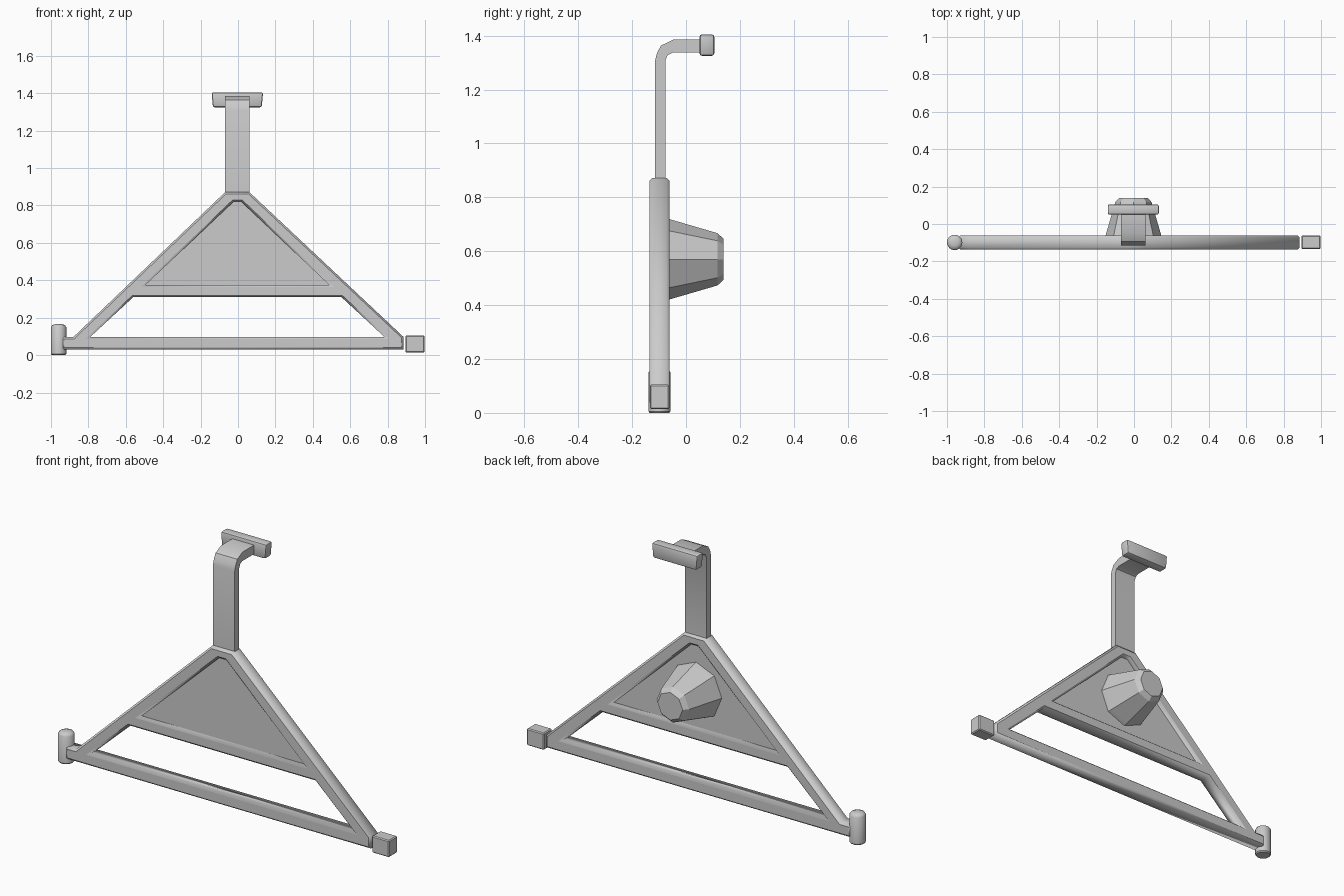
import bpy, bmesh, math

if "Cube" in bpy.data.objects:
    bpy.data.objects.remove(bpy.data.objects["Cube"])

Y = -0.0985  # mid-plane of the frame


def finish(ob, bevel=0, segments=1, smooth=False):
    bpy.ops.object.select_all(action='DESELECT')
    ob.select_set(True)
    bpy.context.view_layer.objects.active = ob
    if bevel:
        m = ob.modifiers.new("bevel", 'BEVEL')
        m.width, m.segments = bevel, segments
        m.limit_method, m.angle_limit = 'ANGLE', math.radians(40)
        bpy.ops.object.modifier_apply(modifier=m.name)
    if smooth:
        bpy.ops.object.shade_smooth_by_angle(angle=math.radians(35))
    return ob


def mesh_object(name, bm):
    bmesh.ops.recalc_face_normals(bm, faces=bm.faces)
    me = bpy.data.meshes.new(name)
    bm.to_mesh(me)
    bm.free()
    ob = bpy.data.objects.new(name, me)
    bpy.context.collection.objects.link(ob)
    return ob


def prism(name, points, vec, **kw):
    """Extrude a closed 3D outline along vec."""
    bm = bmesh.new()
    f = bm.faces.new([bm.verts.new(p) for p in points])
    r = bmesh.ops.extrude_face_region(bm, geom=[f], use_keep_orig=True)
    vs = [g for g in r["geom"] if isinstance(g, bmesh.types.BMVert)]
    bmesh.ops.translate(bm, verts=vs, vec=vec)
    return finish(mesh_object(name, bm), **kw)


def lathe(name, centre, axis, rings, sides, phase=0, **kw):
    """Stack of (position, radius) rings along 'Y' or 'Z'."""
    bm = bmesh.new()
    loops = []
    for h, r in rings:
        loop = []
        for i in range(sides):
            a = 2 * math.pi * i / sides + phase
            u, v = centre[0] + r * math.cos(a), centre[1] + r * math.sin(a)
            loop.append(bm.verts.new((u, h, v) if axis == 'Y' else (u, v, h)))
        loops.append(loop)
    for a, b in zip(loops, loops[1:]):
        for i in range(sides):
            j = (i + 1) % sides
            bm.faces.new((a[i], a[j], b[j], b[i]))
    bm.faces.new(loops[0])
    bm.faces.new(loops[-1])
    return finish(mesh_object(name, bm), **kw)


def box(name, x0, x1, y0, y1, z0, z1, **kw):
    pts = [(x0, y0, z0), (x1, y0, z0), (x1, y0, z1), (x0, y0, z1)]
    return prism(name, pts, (0, y1 - y0, 0), **kw)


# triangular frame with two openings, chamfered rims
outer = [(-0.94, 0.03), (0.885, 0.03), (0.885, 0.097), (0.06, 0.872),
         (-0.068, 0.872), (-0.88, 0.097), (-0.94, 0.097)]
lower = [(-0.79, 0.097), (0.783, 0.097), (0.553, 0.31), (-0.56, 0.31)]
upper = [(-0.495, 0.375), (0.488, 0.375), (0.018, 0.82), (-0.024, 0.82)]
B = 0.01
cu = bpy.data.curves.new("frame", 'CURVE')
cu.dimensions, cu.fill_mode = '2D', 'BOTH'
cu.extrude, cu.bevel_depth, cu.bevel_resolution, cu.offset = 0.037 - B, B, 0, -B
for loop in (outer, lower, upper):
    s = cu.splines.new('POLY')
    s.points.add(len(loop) - 1)
    for p, (x, z) in zip(s.points, loop):
        p.co = (x, z, 0, 1)
    s.use_cyclic_u = True
frame = bpy.data.objects.new("frame", cu)
bpy.context.collection.objects.link(frame)
frame.location = (0, Y, 0)
frame.rotation_euler = (math.pi / 2, 0, 0)
finish(frame)
bpy.ops.object.convert(target='MESH')

# recessed panel filling the upper opening
panel = [(-0.53, 0.36), (0.523, 0.36), (0.02, 0.838), (-0.026, 0.838)]
prism("panel", [(x, -0.115, z) for x, z in panel], (0, 0.033, 0))

# faceted knob on the back
lathe("knob", (-0.003, 0.57), 'Y',
      [(-0.09, 0.156), (-0.065, 0.15), (0.117, 0.097), (0.14, 0.075)], 8)

# bent strap rising from the apex
strap = [(-0.115, 0.85), (-0.115, 1.307), (-0.108, 1.335), (-0.093, 1.363),
         (-0.048, 1.385), (0.06, 1.385), (0.06, 1.337), (-0.05, 1.337),
         (-0.068, 1.328), (-0.077, 1.307), (-0.077, 0.85)]
prism("strap", [(-0.069, y, z) for y, z in strap], (0.13, 0, 0), smooth=True)

# cross bar at the strap end
bar = [(-0.134, 1.325), (0.127, 1.325), (0.134, 1.405), (-0.141, 1.405)]
prism("cross_bar", [(x, 0.05, z) for x, z in bar], (0, 0.055, 0),
      bevel=0.01, segments=2, smooth=True)

# round hinge post and square end block
lathe("hinge_post", (-0.959, Y), 'Z',
      [(0, 0.036), (0.006, 0.041), (0.15, 0.041), (0.16, 0.034), (0.166, 0.018)],
      24, smooth=True)
box("end_block", 0.895, 0.998, -0.134, -0.062, 0.014, 0.105, bevel=0.005)
